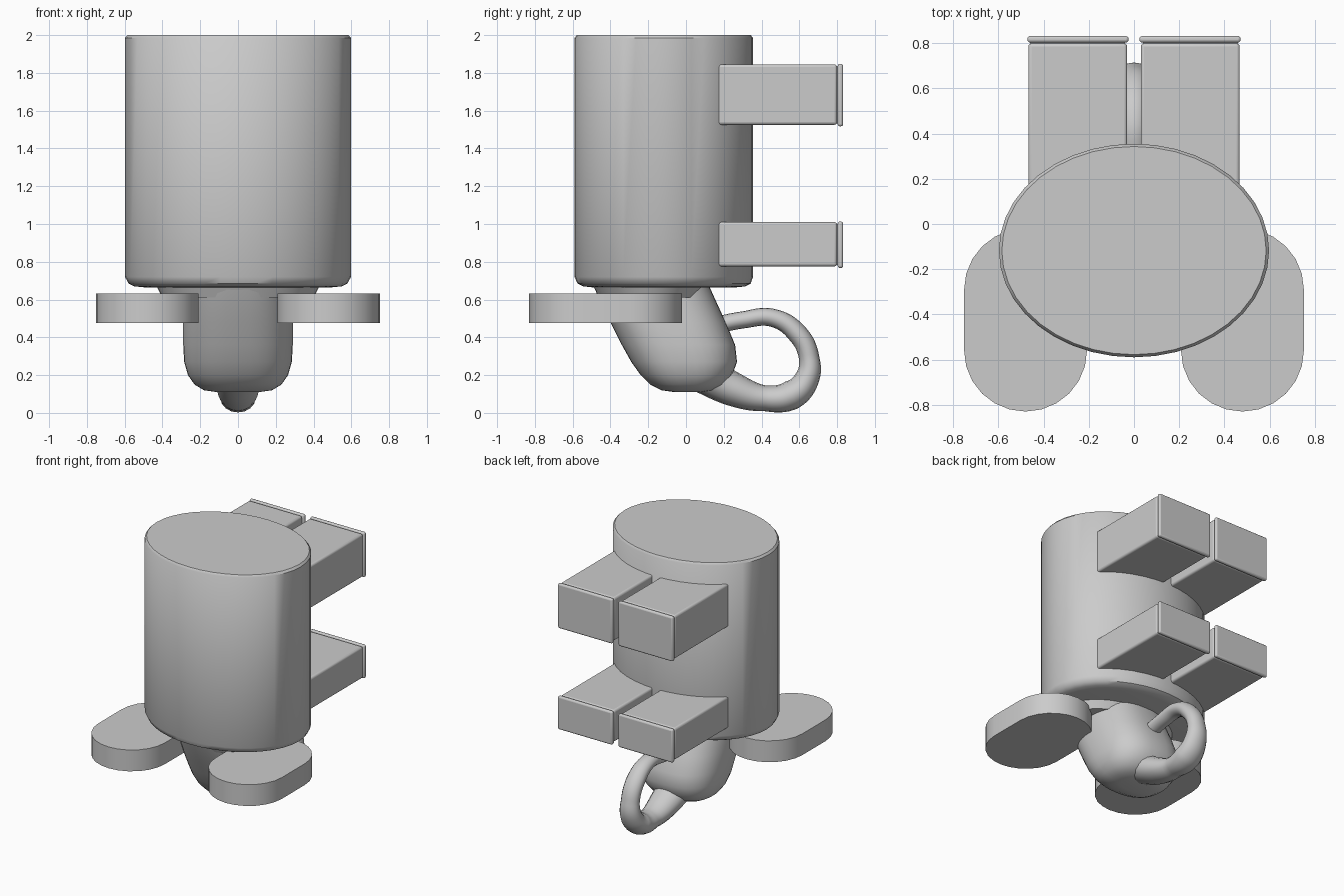
import bpy, bmesh, math

if "Cube" in bpy.data.objects:
    bpy.data.objects.remove(bpy.data.objects["Cube"])


def finish(name, bm, angle=40, bevel=0.0):
    bmesh.ops.recalc_face_normals(bm, faces=bm.faces[:])
    me = bpy.data.meshes.new(name)
    bm.to_mesh(me)
    bm.free()
    ob = bpy.data.objects.new(name, me)
    bpy.context.collection.objects.link(ob)
    if bevel:
        m = ob.modifiers.new("bevel", 'BEVEL')
        m.width, m.segments = bevel, 3
    bpy.ops.object.select_all(action='DESELECT')
    ob.select_set(True)
    bpy.context.view_layer.objects.active = ob
    bpy.ops.object.shade_smooth_by_angle(angle=math.radians(angle))
    return ob


def loft(name, rings, n=40, power=1.0, angle=40):
    """Stack of rounded rings: (z, y min, y max, half width)."""
    bm = bmesh.new()
    loops = []
    for z, y0, y1, hw in rings:
        loop = []
        for i in range(n):
            a = 2 * math.pi * i / n
            c, s = math.cos(a), math.sin(a)
            x = math.copysign(abs(c) ** power, c) * hw
            y = (y0 + y1) / 2 + math.copysign(abs(s) ** power, s) * (y1 - y0) / 2
            loop.append(bm.verts.new((x, y, z)))
        loops.append(loop)
    for a, b in zip(loops, loops[1:]):
        for i in range(n):
            j = (i + 1) % n
            bm.faces.new((a[i], a[j], b[j], b[i]))
    bm.faces.new(loops[0])
    bm.faces.new(loops[-1])
    return finish(name, bm, angle)


def box(name, lo, hi, bevel):
    bm = bmesh.new()
    bmesh.ops.create_cube(bm, size=1)
    for v in bm.verts:
        v.co = [(l + h) / 2 + c * (h - l) for c, l, h in zip(v.co, lo, hi)]
    return finish(name, bm, 40, bevel)


# Body: upright oval drum with a softly rounded lower rim
loft("body", [(0.665, -0.50, 0.27, 0.50), (0.67, -0.545, 0.315, 0.55),
              (0.685, -0.575, 0.343, 0.58), (0.72, -0.59, 0.355, 0.598),
              (1.985, -0.59, 0.355, 0.598), (2.0, -0.578, 0.343, 0.585)])

# Neck pad joining body, head and ears
loft("neck", [(0.61, -0.46, 0.08, 0.40), (0.69, -0.50, 0.12, 0.44)])

# Head: leaning rounded block
loft("head", [(0.70, -0.50, 0.11, 0.27), (0.60, -0.46, 0.155, 0.28),
              (0.48, -0.40, 0.21, 0.29), (0.36, -0.34, 0.26, 0.29),
              (0.27, -0.29, 0.27, 0.285), (0.20, -0.24, 0.245, 0.265),
              (0.15, -0.19, 0.205, 0.23), (0.12, -0.13, 0.15, 0.18),
              (0.11, -0.06, 0.08, 0.11)], power=0.8, angle=60)

# Trunk: tapering tube curling back up into the head
path = [(0.08, 0.22, 0.11), (0.25, 0.125, 0.09), (0.42, 0.077, 0.068),
        (0.56, 0.095, 0.078), (0.64, 0.18, 0.065), (0.652, 0.29, 0.054),
        (0.59, 0.42, 0.054), (0.46, 0.503, 0.048), (0.30, 0.492, 0.045),
        (0.14, 0.46, 0.045)]
cu = bpy.data.curves.new("trunk", 'CURVE')
cu.dimensions = '3D'
cu.bevel_depth, cu.bevel_resolution, cu.resolution_u = 1.0, 6, 8
cu.use_fill_caps = True
sp = cu.splines.new('BEZIER')
sp.bezier_points.add(len(path) - 1)
for p, (y, z, r) in zip(sp.bezier_points, path):
    p.co, p.radius = (0, y, z), r
    p.handle_left_type = p.handle_right_type = 'AUTO'
trunk = bpy.data.objects.new("trunk", cu)
trunk.scale.x = 1.25
bpy.context.collection.objects.link(trunk)

for side, tag in ((1, "right"), (-1, "left")):
    # Ears: flat stadium slabs
    bm = bmesh.new()
    pts = []
    for cy, start in ((-0.29, 0), (-0.56, math.pi)):
        for i in range(13):
            a = start + math.pi * i / 12
            pts.append(bm.verts.new((side * (0.48 + 0.272 * math.cos(a)),
                                     cy + 0.27 * math.sin(a), 0.475)))
    f = bm.faces.new(pts)
    ext = bmesh.ops.extrude_face_region(bm, geom=[f])
    for v in ext["geom"]:
        if isinstance(v, bmesh.types.BMVert):
            v.co.z = 0.633
    finish("ear_" + tag, bm)

    # Legs with a thin rounded foot pad
    for row, z0, z1 in (("hind", 1.52, 1.845), ("fore", 0.77, 1.01)):
        xa, xb = sorted((side * 0.03, side * 0.468))
        box(f"{row}_leg_{tag}", (xa, 0.0, z0 + 0.005), (xb, 0.80, z1), 0.015)
        xa, xb = sorted((side * 0.024, side * 0.472))
        box(f"{row}_foot_{tag}", (xa, 0.803, z0 - 0.003), (xb, 0.832, z1 + 0.003), 0.012)
        xa, xb = sorted((side * 0.04, side * 0.46))
        box(f"{row}_ankle_{tag}", (xa, 0.76, z0 + 0.012), (xb, 0.82, z1 - 0.01), 0.0)
